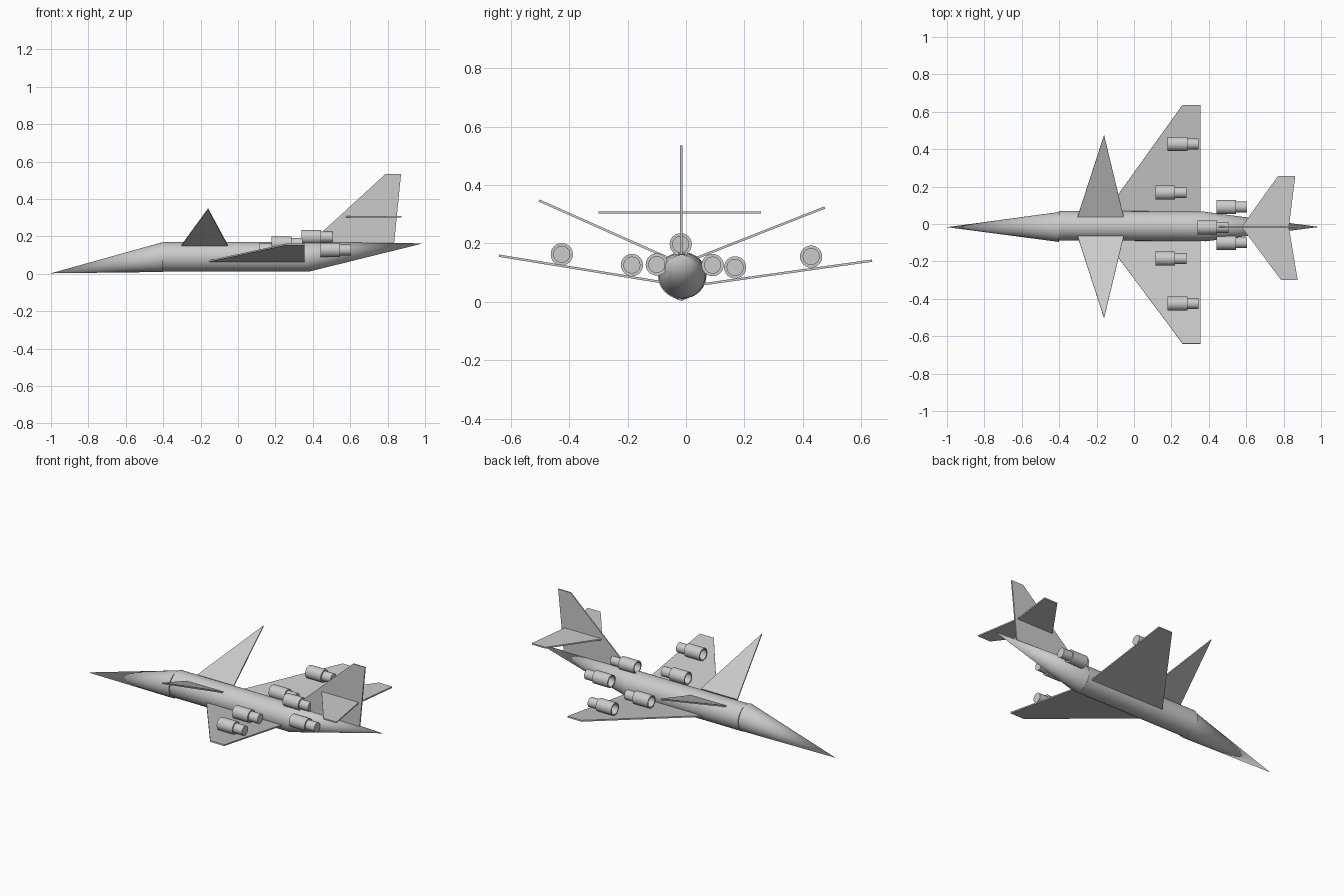
import bpy, bmesh, math
from mathutils import Vector, Matrix

if "Cube" in bpy.data.objects:
    bpy.data.objects.remove(bpy.data.objects["Cube"])

grey = bpy.data.materials.new("airframe_grey")
grey.diffuse_color = (0.6, 0.6, 0.6, 1)
grey.use_nodes = True
grey.node_tree.nodes["Principled BSDF"].inputs["Base Color"].default_value = grey.diffuse_color


def finish(name, bm, smooth=False):
    bmesh.ops.recalc_face_normals(bm, faces=bm.faces)
    mesh = bpy.data.meshes.new(name)
    bm.to_mesh(mesh)
    bm.free()
    mesh.materials.append(grey)
    ob = bpy.data.objects.new(name, mesh)
    bpy.context.collection.objects.link(ob)
    if smooth:
        bpy.context.view_layer.objects.active = ob
        ob.select_set(True)
        bpy.ops.object.shade_smooth_by_angle(angle=math.radians(35))
        ob.select_set(False)
    return ob


def plate(name, points, thickness=0.008):
    """Thin flat panel centred on the given outline."""
    pts = [Vector(p) for p in points]
    n = (pts[1] - pts[0]).cross(pts[2] - pts[0]).normalized() * thickness / 2
    bm = bmesh.new()
    a = [bm.verts.new(p + n) for p in pts]
    b = [bm.verts.new(p - n) for p in pts]
    bm.faces.new(a)
    bm.faces.new(b[::-1])
    for i in range(len(pts)):
        j = (i + 1) % len(pts)
        bm.faces.new((a[i], b[i], b[j], a[j]))
    return finish(name, bm)


def loft(name, stations, segs=32):
    """Skin of circles along x; each station is (x, y, z, radius)."""
    bm = bmesh.new()
    rings = []
    for x, y, z, r in stations:
        if r == 0:
            rings.append([bm.verts.new((x, y, z))])
        else:
            rings.append([bm.verts.new((x, y + r * math.cos(t), z + r * math.sin(t)))
                          for t in (2 * math.pi * i / segs for i in range(segs))])
    for p, q in zip(rings, rings[1:]):
        for i in range(segs):
            j = (i + 1) % segs
            corners = [p[i % len(p)], p[j % len(p)], q[j % len(q)], q[i % len(q)]]
            bm.faces.new(list(dict.fromkeys(corners)))
    for ring in (rings[0], rings[-1]):
        if len(ring) > 1:
            bm.faces.new(ring)
    return finish(name, bm, True)


# Fuselage: drooped nose cone, straight barrel, upswept tail cone
loft("nose_cone", [(-1, -0.017, 0.003, 0), (-0.4, -0.016, 0.09, 0.08)])
loft("fuselage_barrel", [(-0.4, -0.009, 0.091, 0.079), (0.38, -0.012, 0.091, 0.079)])
loft("tail_cone", [(0.38, -0.014, 0.091, 0.079), (0.99, -0.016, 0.163, 0)])

# Main wings: (side, root y, root z, tip y, tip z)
for side, ry, rz, ty, tz in (("left", 0.055, 0.060, 0.637, 0.141),
                             ("right", -0.08, 0.067, -0.64, 0.158)):
    plate(side + "_wing", [(-0.158, ry, rz), (0.26, ty, tz), (0.355, ty, tz), (0.355, ry, rz)])

# Upswept triangular foreplanes
for side, ry, rz, ty, tz in (("left", 0.038, 0.151, 0.475, 0.323),
                             ("right", -0.065, 0.152, -0.503, 0.347)):
    plate(side + "_foreplane", [(-0.302, ry, rz), (-0.055, ry, rz), (-0.16, ty, tz)])

# Fin and the tailplane that crosses it
FY = -0.016
plate("tail_fin", [(0.37, FY, 0.15), (0.79, FY, 0.535), (0.872, FY, 0.535), (0.834, FY, 0.155)])
for side, ty, le, te in (("left", 0.257, 0.77, 0.862), ("right", -0.30, 0.787, 0.875)):
    plate(side + "_tailplane", [(0.575, FY, 0.306), (le, ty, 0.306),
                                (te, ty, 0.306), (0.828, FY, 0.306)])

# Engines: (name, front x, y, z)
engines = [
    ("left_outer", 0.18, 0.428, 0.155), ("right_outer", 0.18, -0.425, 0.163),
    ("left_inner", 0.115, 0.168, 0.118), ("right_inner", 0.115, -0.185, 0.126),
    ("left_rear", 0.44, 0.091, 0.126), ("right_rear", 0.44, -0.10, 0.128),
    ("top", 0.34, -0.018, 0.197),
]
for name, x, y, z in engines:
    # Recessed intake, casing and narrower exhaust in one profile
    profile = [(0.05, 0.031), (0, 0.031), (0, 0.038), (0.105, 0.038),
               (0.105, 0.029), (0.165, 0.029)]
    loft(name + "_engine", [(x + dx, y, z, r) for dx, r in profile], 24)
